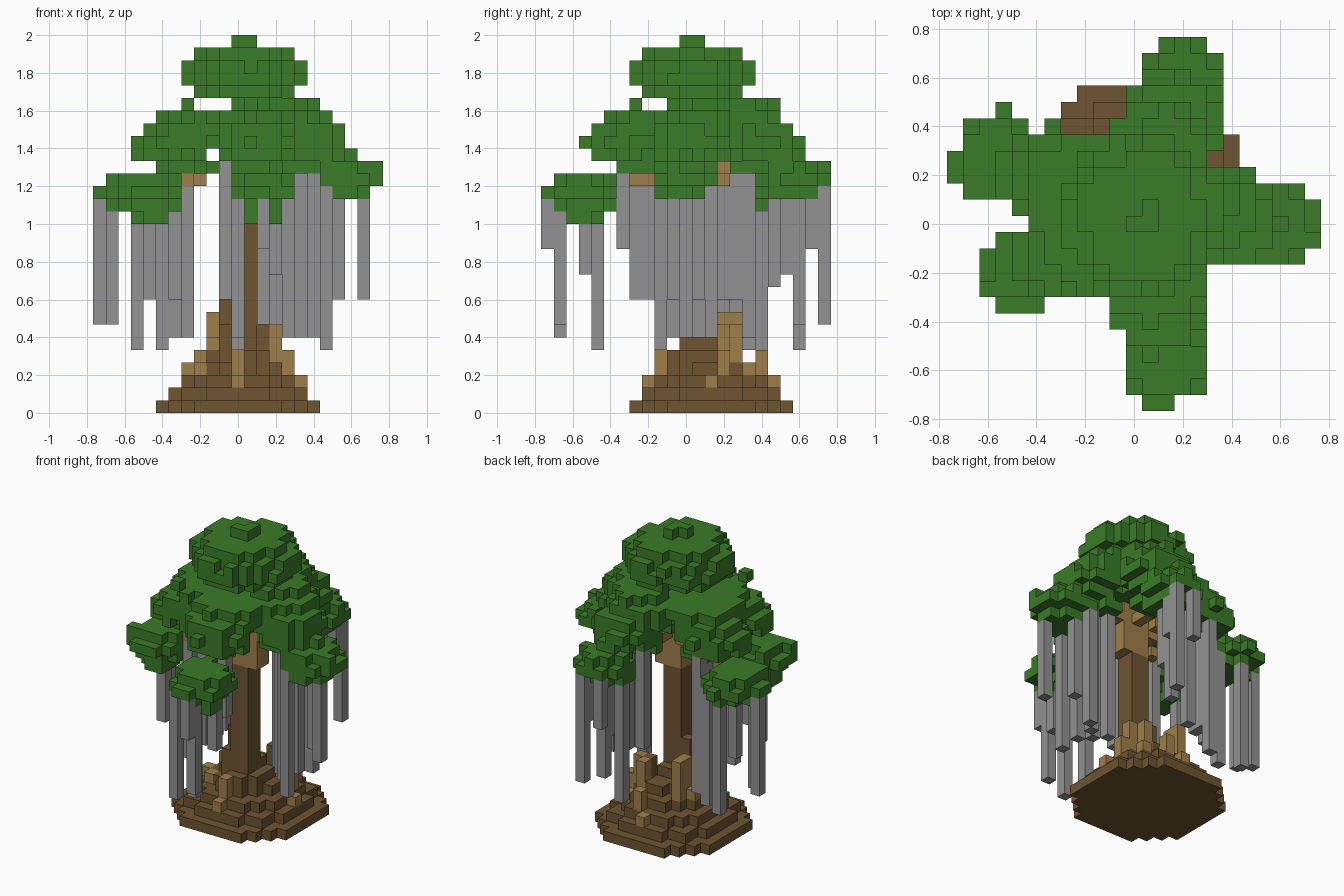
import bpy, bmesh, random
from mathutils import Vector

random.seed(4)
U = 2 / 30  # edge of one block

if "Cube" in bpy.data.objects:
    bpy.data.objects.remove(bpy.data.objects["Cube"])


def material(name, rgb):
    m = bpy.data.materials.new(name)
    m.use_nodes = True
    m.diffuse_color = (*rgb, 1)
    m.node_tree.nodes["Principled BSDF"].inputs["Base Color"].default_value = (*rgb, 1)
    return m


LEAF = material("leaf green", (0.042, 0.2, 0.021))
BARK = material("dark bark", (0.156, 0.09, 0.031))
WOOD = material("light wood", (0.345, 0.215, 0.068))
VINE = material("grey vine", (0.29, 0.29, 0.29))


def disc(cx, cy, r, k, rough=0.0):
    """Round layer of blocks at height k, with an optional ragged rim."""
    return {(x, y, k) for x in range(-11, 12) for y in range(-11, 12)
            if (x - cx) ** 2 + (y - cy) ** 2 < (r + random.uniform(-rough, rough)) ** 2}


def column(x, y, low, high):
    return {(x, y, k) for k in range(low, high)}


def line(a, b):
    """Blocks along a straight run from a to b."""
    a, b = Vector(a), Vector(b)
    n = int((b - a).length * 1.5)
    return {tuple(round(c) for c in a.lerp(b, i / n)) for i in range(n + 1)}


def block_object(name, cells, mat):
    """Skin of a set of blocks, keeping only the outer faces."""
    bm = bmesh.new()
    verts = {}

    def vert(p):
        p = tuple(round(c * 2) for c in p)
        if p not in verts:
            verts[p] = bm.verts.new(Vector(p) * U / 2)
        return verts[p]

    for cell in sorted(cells):
        mid = Vector(cell) + Vector((0, 0, 0.5))
        for axis in range(3):
            for sign in (-1, 1):
                step = Vector((0, 0, 0))
                step[axis] = sign
                if tuple(round(c) for c in Vector(cell) + step) in cells:
                    continue
                s, t = Vector((0, 0, 0)), Vector((0, 0, 0))
                s[(axis + 1) % 3] = 0.5
                t[(axis + 2) % 3] = 0.5 * sign
                c = mid + step / 2
                bm.faces.new([vert(p) for p in (c - s - t, c + s - t, c + s + t, c - s + t)])
    mesh = bpy.data.meshes.new(name)
    bm.to_mesh(mesh)
    bm.free()
    mesh.materials.append(mat)
    ob = bpy.data.objects.new(name, mesh)
    bpy.context.collection.objects.link(ob)


# Crown on top: rounded cap on a two-lobed neck
crown = column(0, 0, 29, 30) | column(1, 0, 29, 30) | column(1, 1, 29, 30)
for k, r in ((28, 4.0), (27, 4.8), (26, 4.8), (25, 4.0)):
    crown |= disc(0.5, 0.5, r, k, 0.3)
crown |= disc(3.8, 1.3, 2.6, 24, 0.2) | disc(2, 4.5, 2.6, 24, 0.2) | column(-4, -4, 24, 25)

# Five drooping arms: tip, height of the widest layer, and width of the end cluster
TIPS = {"left": (-8.4, 4, 17, 2.85), "front_left": (-7, -3, 17, 2.5),
        "front": (1.8, -8.3, 17, 2.85), "right": (8.6, -0.2, 18, 2.75), "back": (3, 9, 18, 2.7)}
canopy = set()
for k, along, r in ((23, 0.4, 3.4), (22, 0.57, 3.2), (21, 0.65, 3.0), (20, 0.68, 2.6), (19, 0.52, 1.9)):
    for tx, ty, _, _ in TIPS.values():
        cx, cy = 0.5 + (tx - 0.5) * along, 1 + (ty - 1) * along
        canopy |= disc(cx, cy, r, k, 0.25)
    if k > 20:
        canopy |= disc(0.5, 1, 3.8, k)

# Leaf clusters at the arm tips
clusters = {}
for name, (tx, ty, mid, wide) in TIPS.items():
    cells = disc(tx, ty, wide, mid, 0.15) | disc(tx, ty, wide - 0.4, mid + 1, 0.2)
    cells |= disc(tx * 0.95, ty * 0.95, wide - 0.6, mid - 1, 0.2)
    if name in ("front", "front_left"):
        cells |= disc(tx * 0.97, ty * 0.97, 1.6, mid - 2)
    if name in ("right", "back"):
        cells |= disc(tx * 0.82, ty * 0.82, 2.1, mid + 2, 0.2)
    if name == "left":
        cells |= column(-8, 7, 17, 18)
    clusters[name] = cells - canopy
leaves = set(crown | canopy).union(*clusters.values())

block_object("crown", crown, LEAF)
block_object("canopy", canopy, LEAF)
for name, cells in clusters.items():
    block_object(name + "_leaf_cluster", cells, LEAF)

# Stepped root mound and dark trunk with root flares
mound = set()
for k, r in enumerate((6.75, 5.7, 4.6, 3.5)):
    mound |= disc(0, 2, r, k)
mound |= disc(0.3, 1.5, 2.6, 4) | disc(0.3, 1, 1.6, 5)
trunk = column(-1, 1, 5, 9) | column(-1, 0, 5, 7) | column(2, 3, 4, 7)
for x in (0, 1):
    for y in (0, 1):
        trunk |= column(x, y, 4, 16)
block_object("root_mound", mound, BARK)
block_object("trunk", trunk - mound, BARK)

# Light root ridges rising from the mound
ridges = set()
for x, y, top in ((-4, 1, 4), (-3, 3, 5), (-2, 3, 8), (-2, 4, 8), (0, -2, 5), (0, -3, 3),
                  (4, 3, 5), (3, 3, 7), (2, 4, 7), (1, 6, 5), (5, 2, 3), (0, 7, 3),
                  (-3, 0, 4), (3, 5, 4), (-2, 1, 6)):
    ridges |= column(x, y, 1, top)
block_object("root_ridges", ridges - mound - trunk, WOOD)

# Light fork at the trunk top, with a branch out to each cluster
branches = set()
for k in range(16, 21):
    branches |= {(x, y, k) for x in range(0, 3) for y in range(0, 2)}
for tx, ty, mid, _ in TIPS.values():
    branches |= line((1, 1, 19), (tx * 0.85, ty * 0.85, mid + 1))
block_object("branches", branches - leaves, WOOD)

# Hanging vines, each reaching up to the leaves above it
VINES = ((-11, 4, 7), (-11, 5, 7), (-10, 3, 7), (-8, 6, 5), (-6, 5, 5), (-5, 5, 6), (-5, 4, 9),
         (-5, 3, 9), (-7, 2, 9), (-7, -2, 9), (-4, -2, 6),
         (2, -11, 13), (0, -10, 6), (2, -10, 7), (3, -8, 11), (0, -7, 5),
         (2, -5, 13), (-1, -4, 9), (-1, -3, 9),
         (10, -1, 9), (8, -3, 9), (7, -2, 5), (6, -1, 6), (5, 0, 6), (6, 1, 6), (7, 2, 6), (8, 1, 9),
         (4, 1, 6),
         (4, 11, 7), (2, 11, 13), (4, 10, 13), (1, 9, 5), (3, 9, 7), (3, 8, 11), (0, 7, 10))
vines = set()
for x, y, low in VINES:
    tops = [k for k in range(14, 24) if (x, y, k) in leaves]
    if tops:
        vines |= column(x, y, low, tops[0])
block_object("hanging_vines", vines - branches, VINE)
